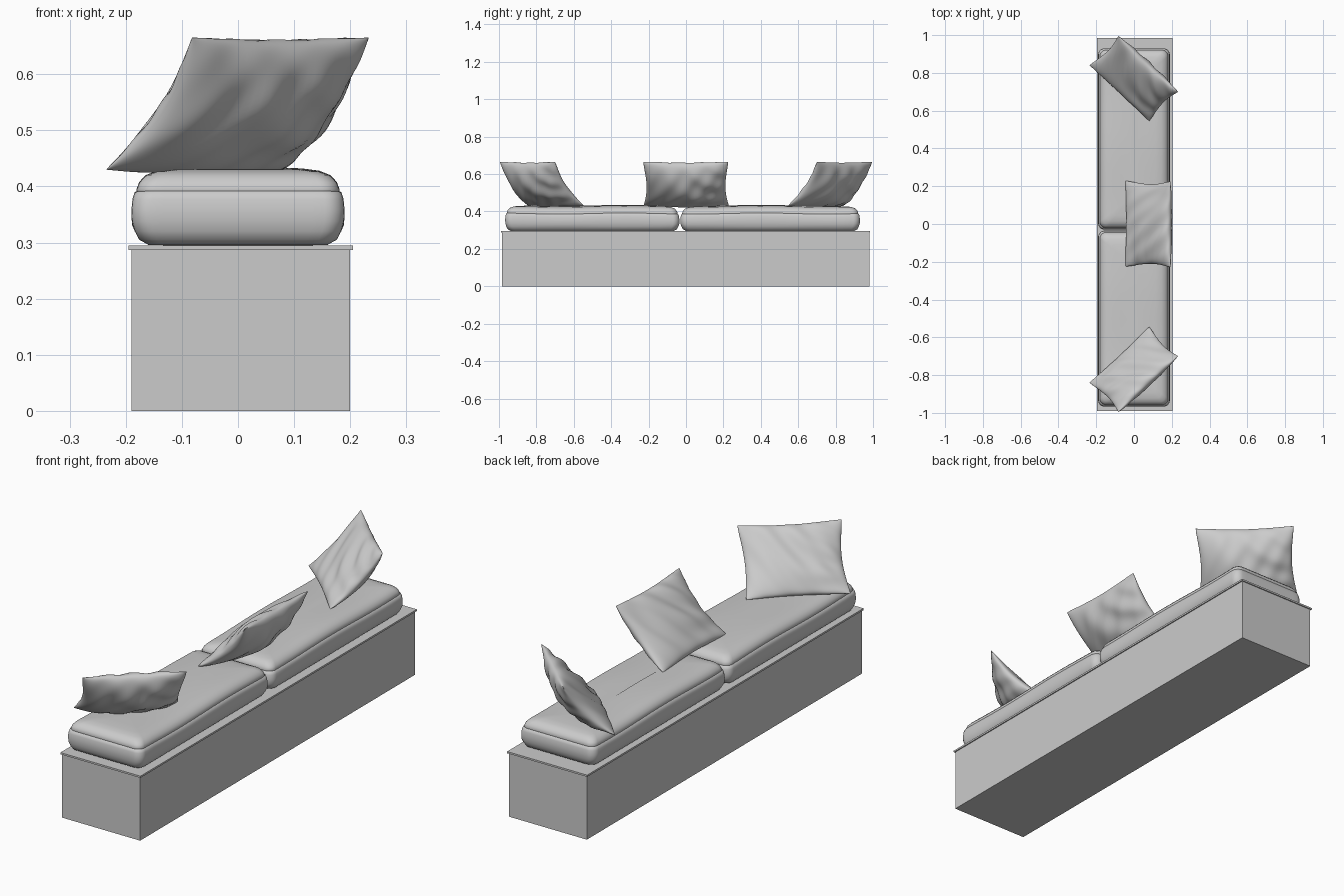
import bpy, bmesh
from math import sin, cos, pi
from mathutils import Vector

if "Cube" in bpy.data.objects:
    bpy.data.objects.remove(bpy.data.objects["Cube"])


def finish(bm, name, smooth=None):
    bmesh.ops.recalc_face_normals(bm, faces=bm.faces)
    me = bpy.data.meshes.new(name)
    bm.to_mesh(me)
    bm.free()
    ob = bpy.data.objects.new(name, me)
    bpy.context.collection.objects.link(ob)
    if smooth:
        bpy.ops.object.select_all(action='DESELECT')
        ob.select_set(True)
        bpy.context.view_layer.objects.active = ob
        bpy.ops.object.shade_smooth_by_angle(angle=smooth)
    return ob


def box(name, lo, hi):
    bm = bmesh.new()
    bmesh.ops.create_cube(bm, size=1)
    lo, hi = Vector(lo), Vector(hi)
    for v in bm.verts:
        v.co = (lo + hi) / 2 + v.co * (hi - lo)
    return finish(bm, name)


# Rounded rectangle outline with gently wavy long sides
def outline(hx, hy, r, n=6, side=14):
    pts = []
    corners = [(1, 1, 0), (-1, 1, pi / 2), (-1, -1, pi), (1, -1, 3 * pi / 2)]
    for sx, sy, a0 in corners:
        for i in range(n + 1):
            a = a0 + i * pi / 2 / n
            pts.append(Vector((sx * (hx - r) + r * cos(a), sy * (hy - r) + r * sin(a))))
    out = []
    for i, p in enumerate(pts):
        q = pts[(i + 1) % len(pts)]
        k = side if (q - p).length > hx else 1
        out += [p.lerp(q, j / k) for j in range(k)]
    return out


# Seat cushion lofted through rings of (inset, height), with a recessed upper seam
def seat_cushion(name, y0, y1, phase):
    rings = [(.06, .295), (.03, .296), (.014, .305), (.006, .320), (.001, .335), (0, .355),
             (.002, .375), (.006, .387), (.010, .389), (.009, .392), (.014, .405),
             (.025, .417), (.045, .425), (.075, .429), (.12, .431), (.17, .432)]
    bm = bmesh.new()
    cy, hy = (y0 + y1) / 2, (y1 - y0) / 2
    loops = []
    for ins, z in rings:
        row = []
        for p in outline(.19 - ins, hy - ins, max(.035 - ins * .2, .006) if ins < .15 else .006):
            wave = .003 * sin(9 * p.y + phase) * (z > .33)
            row.append(bm.verts.new((p.x, cy + p.y, z + wave)))
        loops.append(row)
    # keep every ring on the same vertex count before bridging
    for a, b in zip(loops, loops[1:]):
        m = len(a)
        if len(b) != m:
            break
        for i in range(m):
            bm.faces.new((a[i], a[(i + 1) % m], b[(i + 1) % m], b[i]))
        top = b
    bm.faces.new(loops[0])
    bm.faces.new(top)
    loose = [v for v in bm.verts if not v.link_faces]
    bmesh.ops.delete(bm, geom=loose, context='VERTS')
    return finish(bm, name, 1.0)


# Leaning pillow from its bottom edge (a to b) and the vector up to its top edge
def pillow(name, a, b, up, seed):
    a, b, up = Vector(a), Vector(b), Vector(up)
    w = b - a
    nrm = w.cross(up).normalized()
    mid = (a + b + up) / 2
    N = 44
    bm = bmesh.new()

    def point(i, j, sgn):
        u, v = sin(pi / 2 * (2 * i / N - 1)), sin(pi / 2 * (2 * j / N - 1))
        eu, ev = max(0, 1 - u * u), max(0, 1 - v * v)
        x = u * (1 - .07 * ev ** 1.5 * abs(u))
        y = v * (1 - .05 * eu ** 1.5 * abs(v))
        h = .058 * (eu * ev) ** .5
        # folds running in from the corners
        fold = .005 * sin(7 * u * v + 5 * (u + sgn * v) + seed) * (eu * ev) ** .4
        fold += .003 * sin(13 * u - 6 * v + 2 * seed) * (eu * ev) ** .5
        sag = .022 * ev + .006 * eu
        return mid + w * x / 2 + up * y / 2 + nrm * (sag + sgn * (h + fold))

    grids = []
    for sgn in (1, -1):
        g = {}
        for i in range(N + 1):
            for j in range(N + 1):
                rim = i in (0, N) or j in (0, N)
                g[i, j] = grids[0][i, j] if rim and grids else bm.verts.new(point(i, j, sgn))
        for i in range(N):
            for j in range(N):
                q = (g[i, j], g[i + 1, j], g[i + 1, j + 1], g[i, j + 1])
                # corner cells of the second side still form valid quads
                bm.faces.new(q)
        grids.append(g)
    return finish(bm, name, 1.2)


# Bench body and thin top board
box("bench_body", (-.19, -.985, 0), (.20, .98, .287))
box("bench_top", (-.195, -.99, .287), (.205, .985, .295))

# Two long seat cushions
seat_cushion("seat_cushion_front", -.967, -.035, 0)
seat_cushion("seat_cushion_back", -.03, .93, 2)

# Three leaning pillows: corners are turned, the middle one faces straight out
z = .43
pillow("pillow_front", (-.235, -.84, z), (.08, -.545, z), (.153, -.155, .235), 0)
pillow("pillow_middle", (-.045, -.225, z), (-.045, .228, z), (.238, -.003, .235), 1.7)
pillow("pillow_back", (.08, .545, z), (-.235, .84, z), (.153, .155, .235), 3.1)
